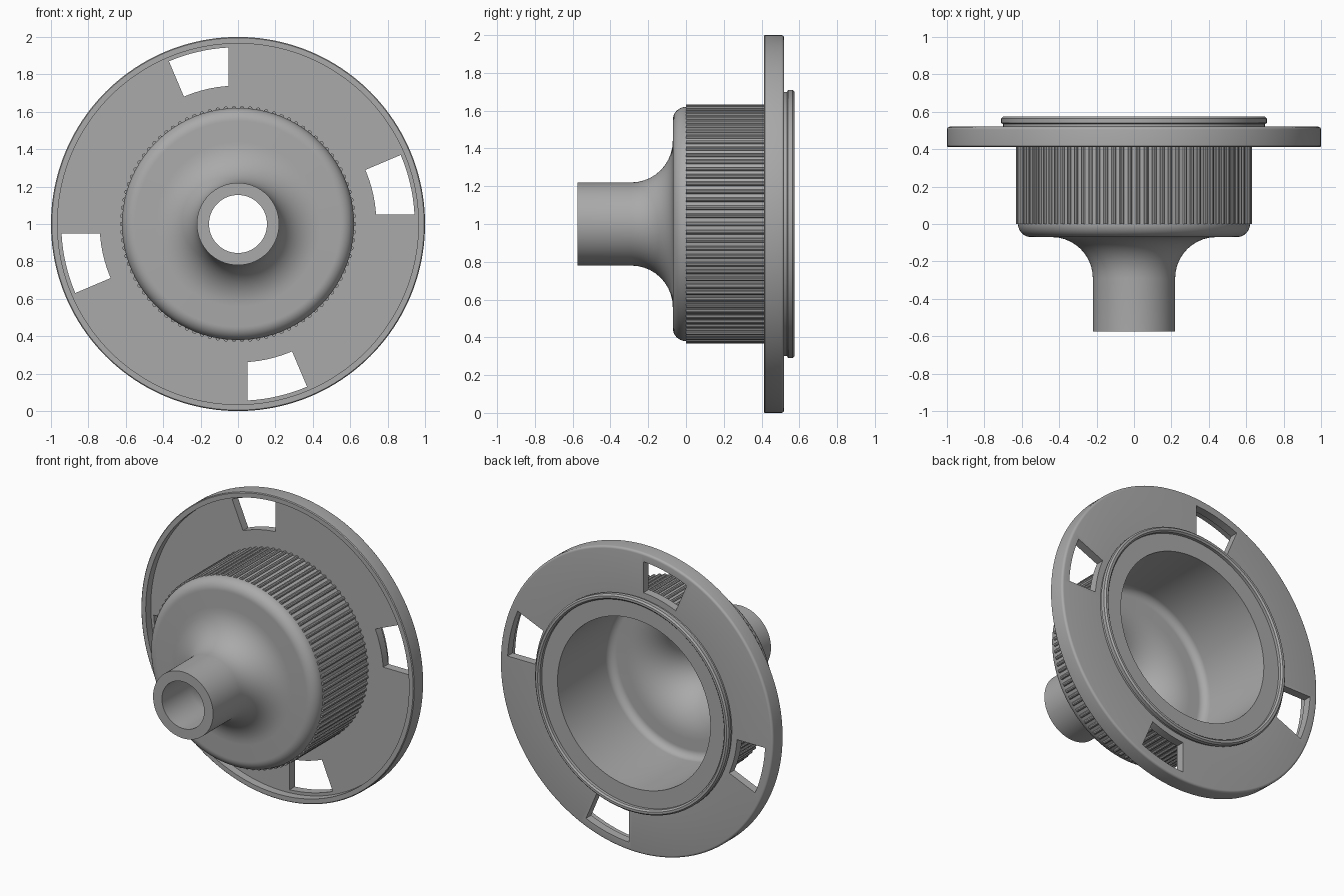
import bpy, bmesh
from math import sin, cos, asin, pi, radians

cube = bpy.data.objects.get("Cube")
if cube:
    bpy.data.objects.remove(cube, do_unlink=True)

grey = bpy.data.materials.new("plain grey")
grey.use_nodes = True
colour = (0.4, 0.4, 0.4, 1)
grey.diffuse_color = colour
grey.node_tree.nodes["Principled BSDF"].inputs["Base Color"].default_value = colour


def make_object(name, bm):
    bmesh.ops.recalc_face_normals(bm, faces=bm.faces)
    mesh = bpy.data.meshes.new(name)
    bm.to_mesh(mesh)
    bm.free()
    mesh.materials.append(grey)
    obj = bpy.data.objects.new(name, mesh)
    bpy.context.collection.objects.link(obj)
    return obj


def smooth(obj):
    bpy.ops.object.select_all(action='DESELECT')
    obj.select_set(True)
    bpy.context.view_layer.objects.active = obj
    bpy.ops.object.shade_smooth_by_angle(angle=radians(30))


def around(r, y, angle):
    """Point at radius r and depth y around the model's axis."""
    return (r * cos(angle), y, 1 + r * sin(angle))


def arc(r, y, radius, start, end, steps=10):
    """Arc of profile points, angles in degrees."""
    angles = [radians(start + (end - start) * i / steps) for i in range(steps + 1)]
    return [(r + radius * cos(a), y + radius * sin(a)) for a in angles]


def lathe(name, profile, segments=160):
    """Spin a closed (radius, depth) profile around the axis."""
    bm = bmesh.new()
    rings = [[bm.verts.new(around(r, y, 2 * pi * s / segments)) for r, y in profile]
             for s in range(segments)]
    n = len(profile)
    for s in range(segments):
        a, b = rings[s], rings[(s + 1) % segments]
        for i in range(n):
            j = (i + 1) % n
            bm.faces.new((a[i], a[j], b[j], b[i]))
    return make_object(name, bm)


# Hollow cup flaring out of the spout
outside = [(0.22, -0.575)] + arc(0.44, -0.29, 0.22, 180, 90) \
    + arc(0.55, 0.0, 0.07, -90, 0) + [(0.62, 0.545)]
inside = [(0.56, 0.545)] + arc(0.51, 0.045, 0.05, 0, -90) \
    + arc(0.44, -0.29, 0.285, 90, 180) + [(0.155, -0.575)]
smooth(lathe("cup_and_spout", outside + inside))

# Flange with a raised front rim and a rear collar
flange = lathe("flange", [
    (0.61, 0.465), (0.965, 0.465), (0.965, 0.412), (0.995, 0.412), (1.0, 0.417)]
    + arc(0.985, 0.505, 0.015, 0, 90, 4)
    + [(0.70, 0.52), (0.70, 0.535), (0.71, 0.54), (0.71, 0.565), (0.70, 0.575),
       (0.685, 0.575), (0.675, 0.565), (0.675, 0.545), (0.61, 0.545)])

# Four slots, each with one radial side and one side parallel to the axis
bm = bmesh.new()
inner, outer, offset, steps = 0.74, 0.945, 0.052, 8
for k in range(4):
    outline = []
    for r, order in ((inner, range(steps + 1)), (outer, range(steps, -1, -1))):
        low, high = asin(offset / r), radians(23)
        outline += [(r, k * pi / 2 + low + (high - low) * i / steps) for i in order]
    front = [bm.verts.new(around(r, 0.44, a)) for r, a in outline]
    back = [bm.verts.new(around(r, 0.6, a)) for r, a in outline]
    bm.faces.new(front)
    bm.faces.new(back[::-1])
    for i in range(len(front)):
        j = (i + 1) % len(front)
        bm.faces.new((front[i], back[i], back[j], front[j]))
cutter = make_object("slot_cutter", bm)
cutter.hide_render = True
cut = flange.modifiers.new("slots", 'BOOLEAN')
cut.operation = 'DIFFERENCE'
cut.solver = 'EXACT'
cut.object = cutter
bpy.context.view_layer.objects.active = flange
flange.select_set(True)
bpy.ops.object.modifier_apply(modifier=cut.name)
bpy.data.objects.remove(cutter, do_unlink=True)
smooth(flange)

# Round grip ribs along the cup wall
bm = bmesh.new()
ribs, sides, rib_radius = 90, 10, 0.012
for k in range(ribs):
    a = 2 * pi * k / ribs
    cx, _, cz = around(0.62, 0, a)
    ends = [[bm.verts.new((cx + rib_radius * cos(a + 2 * pi * i / sides), y,
                           cz + rib_radius * sin(a + 2 * pi * i / sides)))
             for i in range(sides)] for y in (0.0, 0.47)]
    bm.faces.new(ends[0])
    bm.faces.new(ends[1][::-1])
    for i in range(sides):
        j = (i + 1) % sides
        bm.faces.new((ends[0][i], ends[1][i], ends[1][j], ends[0][j]))
smooth(make_object("grip_ribs", bm))
